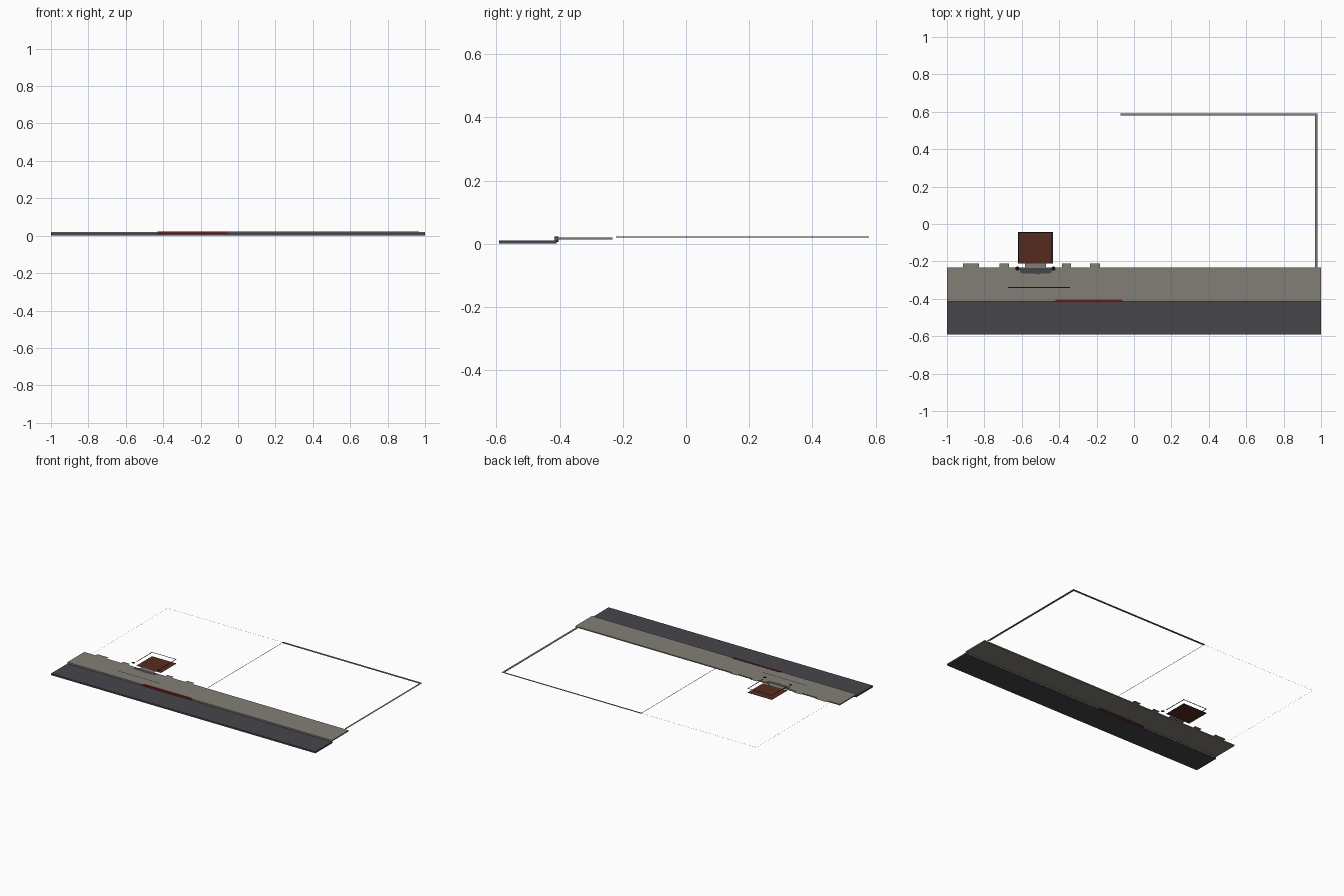
import bpy, bmesh, math

cube = bpy.data.objects.get("Cube")
if cube:
    bpy.data.objects.remove(cube, do_unlink=True)


def material(name, rgb):
    m = bpy.data.materials.new(name)
    m.use_nodes = True
    colour = (*rgb, 1)
    m.diffuse_color = colour
    m.node_tree.nodes["Principled BSDF"].inputs["Base Color"].default_value = colour
    return m


paving = material("paving grey", (0.225, 0.213, 0.184))
asphalt = material("asphalt grey", (0.062, 0.06, 0.069))
brown = material("dark brown", (0.09, 0.024, 0.014))
red = material("kerb red", (0.16, 0.018, 0.012))
dark = material("rim grey", (0.03, 0.03, 0.032))
black = material("black", (0.006, 0.006, 0.006))


def finish(name, bm, mat):
    mesh = bpy.data.meshes.new(name)
    bm.to_mesh(mesh)
    bm.free()
    mesh.materials.append(mat)
    ob = bpy.data.objects.new(name, mesh)
    bpy.context.collection.objects.link(ob)
    return ob


def prism(name, outline, z0, z1, mat):
    """Flat outline at z0, extruded up to z1 when they differ."""
    bm = bmesh.new()
    face = bm.faces.new([bm.verts.new((x, y, z0)) for x, y in outline])
    if z1 > z0:
        top = bmesh.ops.extrude_face_region(bm, geom=[face])["geom"]
        verts = [v for v in top if isinstance(v, bmesh.types.BMVert)]
        bmesh.ops.translate(bm, verts=verts, vec=(0, 0, z1 - z0))
        bmesh.ops.recalc_face_normals(bm, faces=bm.faces)
    return finish(name, bm, mat)


def block(name, x0, x1, y0, y1, z0, z1, mat):
    return prism(name, [(x0, y0), (x1, y0), (x1, y1), (x0, y1)], z0, z1, mat)


def upright(name, a, b, z0, z1, mat):
    """Thin standing sheet between two ground points."""
    bm = bmesh.new()
    bm.faces.new([bm.verts.new(p) for p in
                  ((*a, z0), (*b, z0), (*b, z1), (*a, z1))])
    return finish(name, bm, mat)


# Road, pavement and kerb
TOP = 0.0205
block("road", -1, 1, -0.592, -0.41, 0, 0.011, asphalt)
block("pavement", -1, 1, -0.414, -0.232, 0.013, TOP, paving)
block("kerb", -1, 1, -0.414, -0.409, 0.008, 0.014, paving)
prism("red_kerb", [(-0.43, -0.4155), (-0.055, -0.4155), (-0.068, -0.403), (-0.415, -0.403)],
      0.005, 0.0225, red)

# Pavement tabs reaching back to the doorways
for i, (x0, x1) in enumerate([(-0.914, -0.829), (-0.72, -0.667), (-0.583, -0.47),
                              (-0.385, -0.337), (-0.235, -0.182)]):
    block(f"doorway_tab_{i + 1}", x0, x1, -0.232, -0.212, TOP, TOP, paving)

# Painted line and entrance step
block("painted_line", -0.674, -0.342, -0.342, -0.338, 0.0212, 0.0212, black)
prism("entrance_step", [(-0.617, -0.235), (-0.606, -0.263), (-0.53, -0.265),
                        (-0.512, -0.27), (-0.5, -0.265), (-0.444, -0.263), (-0.433, -0.235)],
      0.0215, 0.0215, asphalt)

# Entrance floor and the rim floating above it
X0, X1, Y0, Y1, RIM = -0.62, -0.434, -0.212, -0.043, 0.05
block("entrance_floor", X0, X1, Y0, Y1, 0.021, 0.021, brown)
W = 0.006
block("rim_left", X1 - W, X1, Y0, Y1, RIM, RIM, dark)
block("rim_right", X0, X0 + W, Y0, Y1, RIM, RIM, dark)
block("rim_back", X0 + W, X1 - W, Y1 - W, Y1, RIM, RIM, dark)

# Round caps either side of the entrance
for side, x in (("right", -0.624), ("left", -0.43)):
    bm = bmesh.new()
    bmesh.ops.create_circle(bm, cap_ends=True, segments=16, radius=0.011)
    bmesh.ops.translate(bm, verts=bm.verts, vec=(x, -0.238, RIM))
    finish(f"round_cap_{side}", bm, black)

# Thin border of the plot behind the pavement
B, LOW, HIGH = 0.0235, 0.0205, 0.0235
block("border_back", -0.072, 0.981, 0.579, 0.592, B, B, paving)
block("border_side", 0.968, 0.981, -0.232, 0.579, B, B, paving)
upright("border_back_edge", (-0.072, 0.579), (0.968, 0.579), LOW, HIGH, paving)
upright("border_side_edge", (0.968, -0.222), (0.968, 0.579), LOW, HIGH, paving)
upright("border_middle_edge", (-0.07, -0.222), (-0.07, 0.579), LOW, HIGH, paving)
upright("border_far_edge", (-0.942, 0.585), (-0.072, 0.585), 0.0222, 0.023, paving)
upright("border_right_edge", (-0.942, -0.222), (-0.942, 0.585), 0.0222, 0.023, paving)
